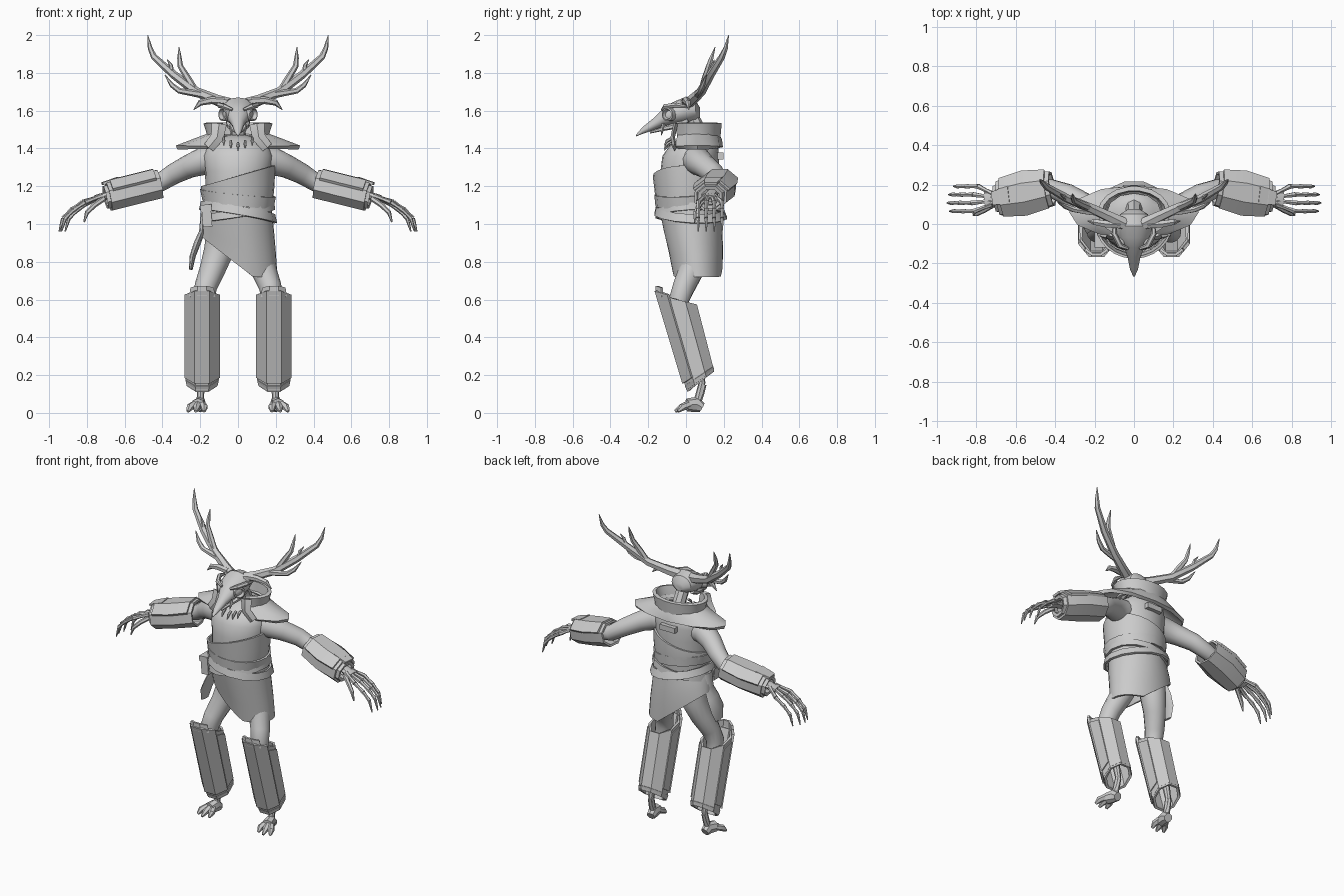
import bpy, bmesh, math
from mathutils import Vector as V

grey = bpy.data.materials.new("plain_grey")
grey.diffuse_color = (0.6, 0.6, 0.6, 1)


def finish(name, bm, mirror=False, thick=0):
    bmesh.ops.recalc_face_normals(bm, faces=bm.faces)
    me = bpy.data.meshes.new(name)
    bm.to_mesh(me)
    bm.free()
    ob = bpy.data.objects.new(name, me)
    bpy.context.collection.objects.link(ob)
    me.materials.append(grey)
    if mirror:
        ob.modifiers.new("mirror", 'MIRROR').use_mirror_merge = False
    if thick:
        s = ob.modifiers.new("thickness", 'SOLIDIFY')
        s.thickness, s.offset = thick, 0
    return ob


def shell(name, rings, a0=0, a1=360, n=24, cap=False, warp=None, **kw):
    """Skin between elliptical rings (centre, U, V), over an angle range in degrees."""
    bm = bmesh.new()
    closed = a1 - a0 >= 360
    cols = n if closed else n + 1
    rows = []
    for k, (c, u, v) in enumerate(rings):
        row = []
        for i in range(cols):
            a = math.radians(a0 + (a1 - a0) * i / n)
            p = V(c) + V(u) * math.cos(a) + V(v) * math.sin(a)
            row.append(bm.verts.new(warp(k, a, p) if warp else p))
        rows.append(row)
    for r, s in zip(rows, rows[1:]):
        for i in range(n):
            j = (i + 1) % cols
            bm.faces.new((r[i], r[j], s[j], s[i]))
    if cap:
        bm.faces.new(rows[0])
        bm.faces.new(rows[-1])
    return finish(name, bm, **kw)


def tube(name, pts, radii, n=8, ref=(0, 1, 0), **kw):
    """Capped sweep; a radius may be (across, along ref)."""
    pts, rings = [V(p) for p in pts], []
    for i, p in enumerate(pts):
        t = (pts[min(i + 1, len(pts) - 1)] - pts[max(i - 1, 0)]).normalized()
        side = t.cross(V(ref)).normalized()
        r = radii[i]
        a, b = r if isinstance(r, tuple) else (r, r)
        rings.append((p, side * a, side.cross(t) * b))
    return shell(name, rings, n=n, cap=True, **kw)


def level(y, z, rx, ry, tx=0, ty=0):
    """Horizontal body ring with optional tilt."""
    return ((0, y, z), (rx, 0, tx), (0, ry, ty))


def box(name, c, size, rot=0, **kw):
    bm = bmesh.new()
    bmesh.ops.create_cube(bm, size=1)
    for v in bm.verts:
        v.co = V((v.co.x * size[0], v.co.y * size[1], v.co.z * size[2]))
        x, z = v.co.x, v.co.z
        v.co.x = x * math.cos(rot) - z * math.sin(rot)
        v.co.z = x * math.sin(rot) + z * math.cos(rot)
        v.co += V(c)
    return finish(name, bm, **kw)


# torso and neck
shell("torso", [level(.03, 1.0, .15, .13), level(.015, 1.15, .17, .155), level(.02, 1.28, .175, .155),
                level(.025, 1.36, .185, .15), level(.04, 1.41, .165, .13), level(.06, 1.45, .10, .09),
                level(.07, 1.47, .05, .05)], cap=True)
tube("neck", [(0, .09, 1.42), (0, .07, 1.49), (0, .02, 1.58)], [.05, .04, .04], ref=(1, 0, 0))
box("back_clasp", (0, .18, 1.36), (.11, .035, .035))
for x, z in ((-.075, 1.43), (-.038, 1.415), (0, 1.405), (.038, 1.415), (.075, 1.43)):
    tube("necklace_fang", [(x, -.075, z + .025), (x, -.1, z + .01), (x, -.115, z - .015)],
         [.007, .009, .002], n=6, ref=(1, 0, 0))

# cloth wraps, belts and skirt
shell("chest_wrap", [level(.005, 1.255, .19, .175, .055), level(.01, 1.19, .188, .172, .02),
                     level(.01, 1.13, .18, .165)], thick=.012)
shell("waist_wrap", [level(.01, 1.165, .195, .172, -.02, .01), level(.012, 1.105, .182, .168, -.02, .01)],
      n=16, thick=.012)
shell("belt", [level(.02, 1.085, .19, .175, -.035, -.01), level(.025, 1.04, .2, .19, -.035, -.01)],
      n=14, thick=.014)
shell("cross_belt", [level(.02, 1.085, .185, .172, .03, .01), level(.02, 1.045, .19, .178, .03, .01)],
      n=14, thick=.014)


def hem(k, a, p):
    drop = .72 + .16 * max(0, .4 - math.cos(a))
    return V((p.x, p.y, 1.08 + (drop - 1.08) * k / 3))


shell("skirt", [level(.02, 1.08, .172, .155), level(.035, 1, .185, .15), level(.05, .9, .195, .14),
                level(.06, .8, .203, .128)], n=32, warp=hem, thick=.012)
tube("side_sash", [(-.185, .03, 1.06), (-.19, .03, .96), (-.215, .025, .9), (-.24, .015, .83), (-.25, .01, .76)],
     [(.013, .035), (.016, .045), (.018, .06), (.016, .065), (.01, .04)])
box("belt_pouch", (-.165, -.07, 1.04), (.05, .09, .11), rot=.08)
box("belt_pouch_flap", (-.17, -.07, 1.085), (.06, .1, .035), rot=.08)

# standing collar and pointed shoulder mantle, open at the front
shell("collar", [level(.06, 1.445, .15, .112), level(.06, 1.49, .158, .116), level(.06, 1.535, .172, .12)],
      -60, 240, 15, thick=.022)
shell("mantle", [level(.06, 1.475, .14, .105), level(.06, 1.445, .22, .12), level(.06, 1.405, .325, .125)],
      -60, 240, 10, thick=.022)
tube("collar_lapel", [(.1, -.055, 1.53), (.11, -.07, 1.46), (.155, -.06, 1.405)],
     [(.04, .012), (.035, .012), (.03, .012)], n=4, mirror=True)

# bird-like skull
skull = [(.075, 1.59, .03, .025), (.05, 1.6, .07, .055), (-.01, 1.6, .092, .07), (-.07, 1.585, .082, .06),
         (-.12, 1.565, .052, .048), (-.17, 1.53, .032, .032), (-.23, 1.495, .02, .018), (-.266, 1.467, .004, .004)]
shell("skull", [((0, y, z), (w, 0, 0), (0, 0, h)) for y, z, w, h in skull], n=16, cap=True)
tube("jaw", [(.05, .01, 1.55), (.045, -.05, 1.52), (.03, -.12, 1.505), (.012, -.19, 1.485)],
     [.016, .016, .012, .006], n=6, ref=(1, 0, 0), mirror=True)
tube("fang", [(.035, -.12, 1.53), (.036, -.125, 1.5), (.03, -.13, 1.47)], [.01, .009, .002], n=5, mirror=True)
ax, up = V((.8, -.6, 0)), V((0, 0, 1))
flat = ax.cross(up)
eye = V((.073, -.092, 1.58))
shell("eye_socket", [(eye + ax * d, flat * r, up * r) for d, r in
                     ((-.02, .036), (.012, .036), (.015, .028), (-.008, .022), (-.01, .002))],
      n=12, mirror=True)
tube("brow", [(.03, -.125, 1.605), (.07, -.11, 1.622), (.1, -.05, 1.63), (.1, .01, 1.62)],
     [.008, .014, .014, .006], n=6, ref=(0, 0, 1), mirror=True)

# antlers with tines and a small drooping horn
for name, pts, rad in (
    ("antler_beam", [(.05, 0, 1.635), (.11, .03, 1.655), (.22, .08, 1.70), (.34, .13, 1.79), (.445, .19, 1.885),
                     (.465, .21, 1.93), (.478, .226, 2.0)], [.034, .029, .025, .022, .017, .013, .002]),
    ("antler_inner_tine", [(.23, .085, 1.71), (.265, .1, 1.77), (.305, .12, 1.835), (.31, .135, 1.88),
                           (.312, .154, 1.936)], [.02, .018, .015, .012, .002]),
    ("antler_outer_tine", [(.19, .06, 1.685), (.25, .065, 1.695), (.31, .075, 1.705), (.35, .09, 1.735),
                           (.387, .11, 1.79)], [.02, .017, .015, .013, .002]),
    ("antler_top_tine", [(.35, .135, 1.8), (.355, .14, 1.84), (.375, .15, 1.87)], [.015, .01, .002]),
    ("ear_horn", [(.07, -.005, 1.65), (.14, 0, 1.655), (.2, .01, 1.642), (.235, .015, 1.605)],
     [.02, .02, .016, .002]),
):
    tube(name, pts, rad, n=6, mirror=True)

# arms
tube("arm", [(.09, .05, 1.34), (.18, .06, 1.335), (.26, .1, 1.305), (.34, .15, 1.265), (.42, .18, 1.215),
             (.55, .16, 1.18)], [.08, .075, .062, .055, .048, .04], n=14, mirror=True)


# bracers with an overlapping outer plate and cuff
def arm_ring(t, s=1.0):
    w = .085 + .02 * math.sin(math.pi * t)
    lean = V((.2, .05, .97))
    return (V((.415, .18, 1.212)).lerp(V((.685, .13, 1.145)), t), V((.12, 1, 0)) * w * s, lean * .075 * s)


shell("bracer", [arm_ring(t) for t in (0, .5, 1)], 22.5, 382.5, 8, mirror=True, thick=.014)
shell("bracer_plate", [arm_ring(t, 1.13) for t in (.08, .5, .93)], 22.5, 157.5, 3, mirror=True, thick=.016)
shell("bracer_cuff", [arm_ring(.93, .8), arm_ring(1.06, .74)], 22.5, 382.5, 8, mirror=True, thick=.02)
shell("bracer_flare", [arm_ring(.75, 1.2), arm_ring(1.07, 1.08)], 67.5, 112.5, 1, mirror=True, thick=.014)

# bony hands
tube("wrist", [(.62, .145, 1.165), (.7, .13, 1.15), (.755, .125, 1.135)], [.028, (.02, .035), (.018, .045)],
     mirror=True)
for i in range(4):
    y, q = .065 + .042 * i, (.0, .012, .005, -.02)[i]
    joints = [(.72, .1 + .018 * i, 1.15), (.81 + q, y, 1.115), (.87 + q, y, 1.075), (.915 + q, y, 1.03),
              (.935 + q, y, .96)]
    for a, b, r in zip(joints, joints[1:], (.014, .013, .012, .010)):
        a, b = V(a), V(b)
        tube("finger_bone", [a, a.lerp(b, .5), b], [r, r * .75, r * (.35 if b.z < 1 else 1)], n=6, mirror=True)
tube("thumb", [(.71, .1, 1.135), (.76, .07, 1.1), (.80, .05, 1.06), (.815, .045, 1.01)],
     [.015, .014, .012, .004], n=6, mirror=True)

# legs
tube("thigh", [(.085, .06, .98), (.1, .055, .86), (.135, .03, .76), (.17, -.01, .67), (.185, -.04, .59),
               (.19, -.02, .5)], [.08, .08, .068, .06, .055, .045], n=14, mirror=True)
tube("shin_bone", [(.19, -.02, .52), (.195, .06, .28), (.195, .085, .16), (.2, .06, .06)],
     [.035, .025, .018, .02], ref=(1, 0, 0), mirror=True)


# tilted greaves: eight-sided sleeve, front plate, side rails, knee guard
def leg_ring(t, s=1.0):
    top = (V((.19, -.045, .6)), V((0, .105, -.03)))
    low = (V((.19, .075, .175)), V((0, .072, .057)))
    return (top[0].lerp(low[0], t), V((.085 * s, 0, 0)), top[1].lerp(low[1], t) * s)


shell("greave", [leg_ring(0), leg_ring(1)], 22.5, 382.5, 8, mirror=True, thick=.014)
shell("greave_plate", [leg_ring(-.03, 1.13), leg_ring(.92, 1.13)], 202.5, 337.5, 3, mirror=True, thick=.016)
for a in (-22.5, 157.5):
    shell("greave_side_rail", [leg_ring(.06, 1.07), leg_ring(.9, 1.07)], a, a + 45, 1, mirror=True, thick=.014)
shell("knee_guard", [leg_ring(-.09, .95), leg_ring(.02, 1.1)], 225, 315, 3, mirror=True, thick=.014)
shell("greave_rim", [leg_ring(.95, 1.03), leg_ring(1.02, .95)], 22.5, 382.5, 8, mirror=True, thick=.016)

# bony feet with three toes
tube("foot", [(.197, .085, .028), (.2, .055, .045), (.212, .005, .042)], [.027, (.042, .032), (.034, .04)],
     ref=(1, 0, 0), mirror=True)
for x, y in ((.18, -.045), (.224, -.058), (.265, -.042)):
    tube("toe", [(.21 + (x - .22) * .5, .015, .045), (.215 + (x - .22) * .9, -.02, .03), (x, y, .008)],
         [.02, .02, .008], n=6, ref=(1, 0, 0), mirror=True)
tube("ankle_spur", [(.2, .06, .06), (.198, .08, .1), (.196, .095, .15)], [.022, .016, .014], n=6,
     ref=(1, 0, 0), mirror=True)

# apply modifiers and shade
bpy.ops.object.select_all(action='SELECT')
bpy.context.view_layer.objects.active = bpy.context.selected_objects[0]
bpy.ops.object.convert(target='MESH')
bpy.ops.object.shade_smooth_by_angle(angle=math.radians(35))
for ob in bpy.context.selected_objects:  # rest the soles exactly on the ground
    for v in ob.data.vertices:
        v.co.z = max(v.co.z, 0)
